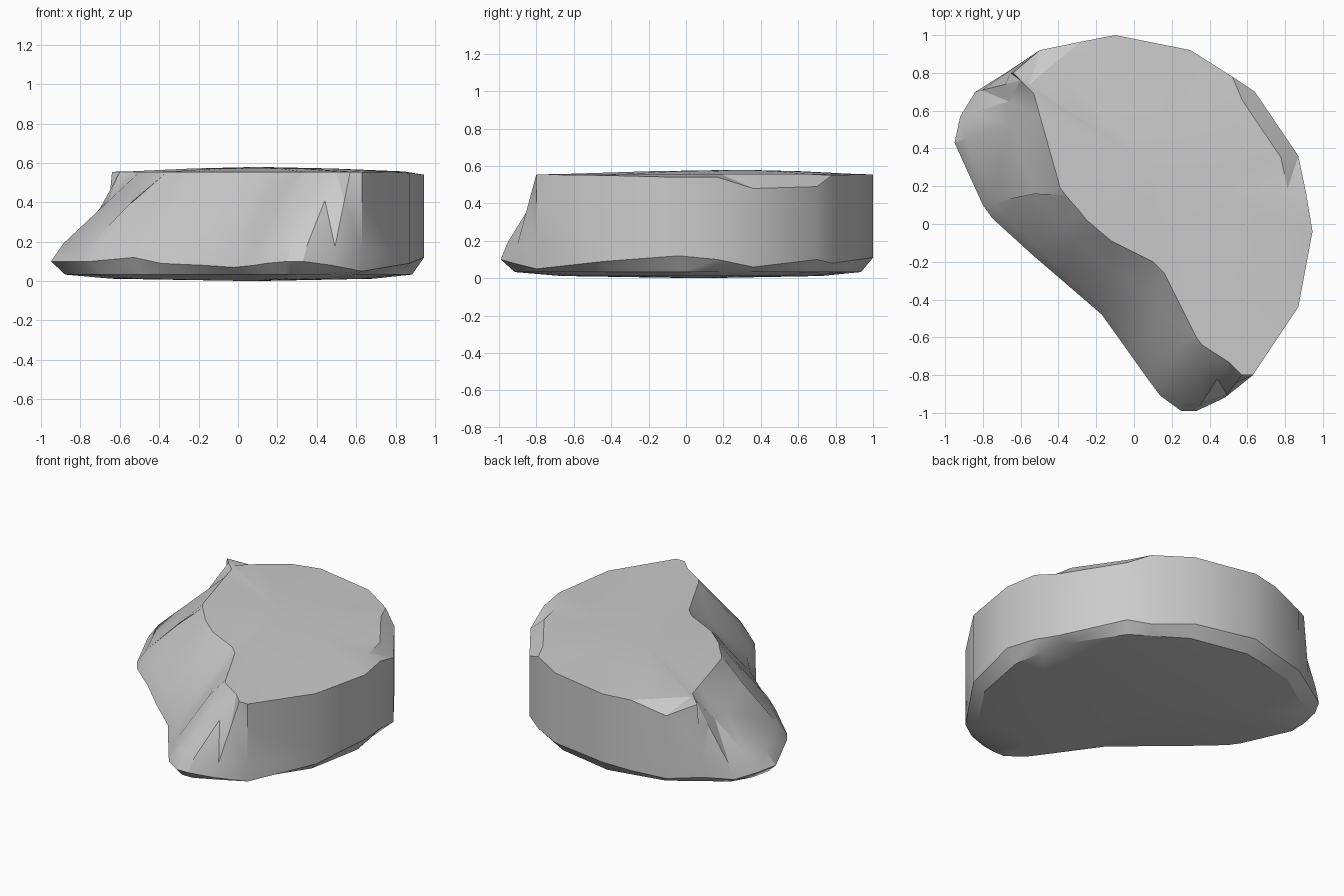
import bpy, bmesh, math
from mathutils import Vector

if "Cube" in bpy.data.objects:
    bpy.data.objects.remove(bpy.data.objects["Cube"])

# Columns around the rock, counter-clockwise from the front-left tip.
# Upright side: x, y, lower edge height, upper edge height
upright = [
    (.63, -.80, .05, .555), (.87, -.44, .09, .55), (.945, -.04, .12, .54),
    (.91, .17, .10, .54), (.87, .36, .06, .48), (.64, .70, .10, .49),
    (.52, .78, .08, .55), (.30, .92, .10, .555), (-.10, 1.0, .11, .555),
    (-.28, .965, .09, .55), (-.50, .92, .08, .49),
]
# Sloping side: lower x, y, z and upper x, y
slope_left = [
    (-.68, .80, .09, -.64, .80), (-.84, .70, .08, -.60, .76),
    (-.92, .57, .10, -.53, .69), (-.95, .43, .10, -.50, .58),
    (-.80, .10, .10, -.39, .19), (-.75, .03, .10, -.36, .15),
    (-.53, -.17, .12, -.29, .07), (-.39, -.29, .09, -.25, .02),
    (-.17, -.48, .08, -.12, -.09), (-.02, -.69, .07, .10, -.20),
]
slope_front = [
    (.08, -.83, .08, .16, -.26), (.14, -.91, .09, .33, -.60),
    (.25, -.99, .10, .36, -.64), (.33, -.99, .10, .50, -.73),
    (.48, -.92, .08, .57, -.80),
]
lower, upper = [], []
for x, y, z0, z1 in upright:
    lower.append(Vector((x, y, z0)))
    upper.append(Vector((x, y, z1)))
for x, y, z, tx, ty in slope_left + slope_front:
    lower.append(Vector((x, y, z)))
    upper.append(Vector((tx, ty, .555)))

# Waist ring bulges outward a little; two columns are chipped inward
waist = []
for a, b in zip(lower, upper):
    p = a.lerp(b, .14)
    p.z = a.z + (b.z - a.z) * .2
    waist.append(p)
shoulder = [a.lerp(b, .6) for a, b in zip(waist, upper)]
shoulder[len(upright) + 5] = Vector((-.56, .18, .38))
shoulder[len(upright) + 11] = Vector((.25, -.64, .46))


def inset(ring, centre, scale, z):
    cx, cy = centre
    return [Vector((cx + (p.x - cx) * scale, cy + (p.y - cy) * scale, z)) for p in ring]


crest, base = (.10, .30), (.08, .08)
rings = [
    inset(lower, base, .70, .012), inset(lower, base, .93, .033),
    lower, waist, shoulder, upper,
    inset(upper, crest, .88, .557), inset(upper, crest, .45, .572),
]

# Skin the rings and close both ends with fans
bm = bmesh.new()
loops = [[bm.verts.new(p) for p in ring] for ring in rings]
n = len(lower)
for a, b in zip(loops, loops[1:]):
    for i in range(n):
        j = (i + 1) % n
        bm.faces.new((a[i], a[j], b[j], b[i]))
for ring, tip in ((loops[0], (*base, 0)), (loops[-1], (*crest, .58))):
    v = bm.verts.new(tip)
    for i in range(n):
        bm.faces.new((ring[i], ring[(i + 1) % n], v))
bmesh.ops.triangulate(bm, faces=bm.faces[:])
bmesh.ops.recalc_face_normals(bm, faces=bm.faces[:])

mesh = bpy.data.meshes.new("rock")
bm.to_mesh(mesh)
bm.free()
rock = bpy.data.objects.new("rock", mesh)
bpy.context.collection.objects.link(rock)
bpy.context.view_layer.objects.active = rock
rock.select_set(True)
bpy.ops.object.shade_smooth_by_angle(angle=math.radians(28))
